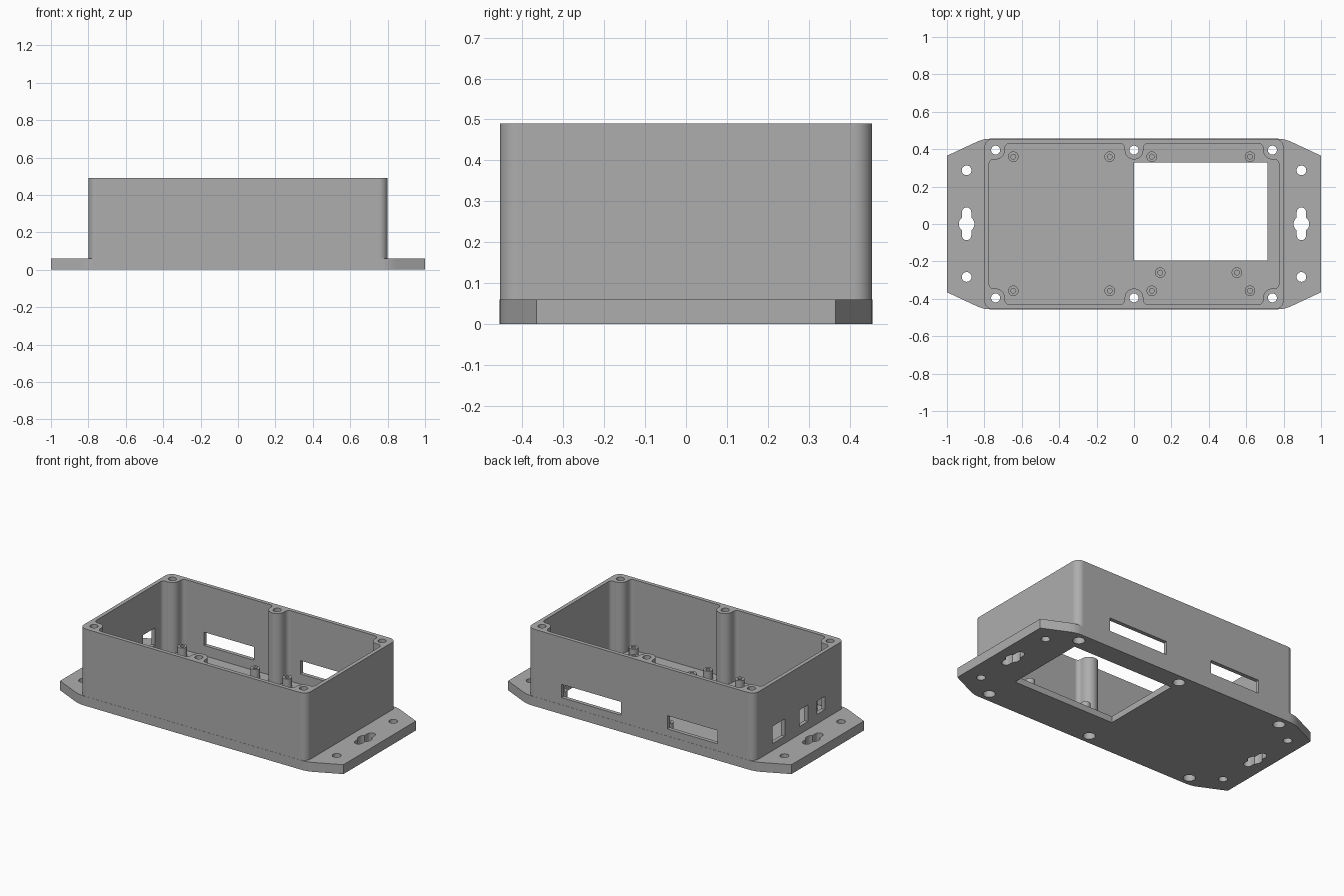
import bpy, bmesh, math

cube = bpy.data.objects.get("Cube")
if cube:
    bpy.data.objects.remove(cube, do_unlink=True)

grey = bpy.data.materials.new("mid_grey_plastic")
grey.use_nodes = True
grey.diffuse_color = (0.42, 0.42, 0.42, 1)
grey.node_tree.nodes["Principled BSDF"].inputs["Base Color"].default_value = (0.42, 0.42, 0.42, 1)

HEIGHT, FLANGE, FLOOR = 0.49, 0.06, 0.04
BOSS_Y = 0.395


def arc(cx, cy, r, start, end, steps=8):
    """Points along an arc, angles in degrees."""
    angles = [math.radians(start + (end - start) * i / steps) for i in range(steps + 1)]
    return [(cx + r * math.cos(a), cy + r * math.sin(a)) for a in angles]


def mirrored(quarter):
    """Complete a closed outline from its +x +y quarter."""
    half = quarter + [(x, -y) for x, y in reversed(quarter)]
    points = half + [(-x, y) for x, y in reversed(half)]
    clean = []
    for p in points:
        if not clean or math.dist(p, clean[-1]) > 1e-5:
            clean.append(p)
    if math.dist(clean[0], clean[-1]) < 1e-5:
        clean.pop()
    return clean


def prism(name, outline, z0, z1):
    bm = bmesh.new()
    face = bm.faces.new([bm.verts.new((x, y, z0)) for x, y in outline])
    top = bmesh.ops.extrude_face_region(bm, geom=[face])["geom"]
    verts = [v for v in top if isinstance(v, bmesh.types.BMVert)]
    bmesh.ops.translate(bm, verts=verts, vec=(0, 0, z1 - z0))
    bmesh.ops.recalc_face_normals(bm, faces=bm.faces)
    mesh = bpy.data.meshes.new(name)
    bm.to_mesh(mesh)
    bm.free()
    mesh.materials.append(grey)
    obj = bpy.data.objects.new(name, mesh)
    bpy.context.collection.objects.link(obj)
    return obj


def block(name, x0, x1, y0, y1, z0, z1):
    return prism(name, [(x0, y0), (x1, y0), (x1, y1), (x0, y1)], z0, z1)


def cylinder(name, x, y, r, z0, z1, sides=32):
    return prism(name, arc(x, y, r, 0, 360, sides)[:-1], z0, z1)


def combine(target, tool, operation="DIFFERENCE"):
    """Apply a boolean and discard the tool object."""
    mod = target.modifiers.new("cut", "BOOLEAN")
    mod.operation, mod.solver, mod.object = operation, "EXACT", tool
    graph = bpy.context.evaluated_depsgraph_get()
    mesh = bpy.data.meshes.new_from_object(target.evaluated_get(graph))
    target.modifiers.clear()
    target.data = mesh
    bpy.data.objects.remove(tool, do_unlink=True)


def finish(obj):
    obj.data.shade_smooth()
    obj.data.set_sharp_from_angle(angle=math.radians(30))
    obj.modifiers.new("even_shading", "WEIGHTED_NORMAL").keep_sharp = True


# Rounded box on a mounting flange with tapered ends
flange = [(0.77, 0.456), (0.8, 0.453), (0.825, 0.446), (0.85, 0.435), (1, 0.365)]
case = prism("enclosure", mirrored(flange), 0, FLANGE)
shell = prism("shell", mirrored(arc(0.755, 0.41, 0.045, 90, 0)), 0.02, HEIGHT)
combine(case, shell, "UNION")

# Cavity, flowing around the middle and corner screw bosses
cavity = (arc(0, BOSS_Y, 0.05, -90, 0)
          + arc(0.075, 0.405, 0.025, 180, 90)
          + arc(0.665, 0.405, 0.025, 90, 0)
          + arc(0.74, BOSS_Y, 0.05, 180, 270)
          + arc(0.75, 0.32, 0.025, 90, 0))
combine(case, prism("cavity", mirrored(cavity), FLOOR, HEIGHT + 0.1))

# Screw holes with wider recesses underneath
for x in (-0.74, 0, 0.74):
    for y in (-BOSS_Y, BOSS_Y):
        combine(case, cylinder("screw_hole", x, y, 0.024, -0.1, HEIGHT + 0.1))
        combine(case, cylinder("screw_recess", x, y, 0.035, -0.1, 0.08))

# Flange holes and double-ended keyholes
for x in (-0.895, 0.895):
    for y in (-0.283, 0.287):
        combine(case, cylinder("flange_hole", x, y, 0.026, -0.1, 0.2))
    slot = arc(x, 0.064, 0.025, 0, 180) + arc(x, -0.062, 0.025, 180, 360)
    combine(case, prism("keyhole_slot", slot, -0.1, 0.2))
    combine(case, cylinder("keyhole_centre", x, 0, 0.042, -0.1, 0.2))

# Window in the floor
combine(case, block("floor_window", 0, 0.715, -0.195, 0.328, -0.1, 0.06))

# Slots through the back wall
for x0, x1 in ((0.14, 0.56), (-0.54, -0.188)):
    combine(case, block("back_slot", x0, x1, 0.4, 0.5, 0.105, 0.19))

# Ports through the end wall
for y0, y1, z0, z1 in ((0.147, 0.27, 0.105, 0.215),
                       (-0.085, 0, 0.11, 0.215),
                       (-0.257, -0.176, 0.12, 0.205)):
    combine(case, block("end_port", -0.85, -0.76, y0, y1, z0, z1))
finish(case)

# Hollow standoffs on the floor
spots = [(x, y) for x in (-0.645, -0.13, 0.095, 0.62) for y in (-0.357, 0.36)]
for x, y in spots + [(0.14, -0.26), (0.55, -0.26)]:
    post = cylinder("standoff", x, y, 0.028, FLOOR - 0.01, 0.1, 24)
    combine(post, cylinder("standoff_hole", x, y, 0.013, FLOOR, 0.2, 16))
    finish(post)
